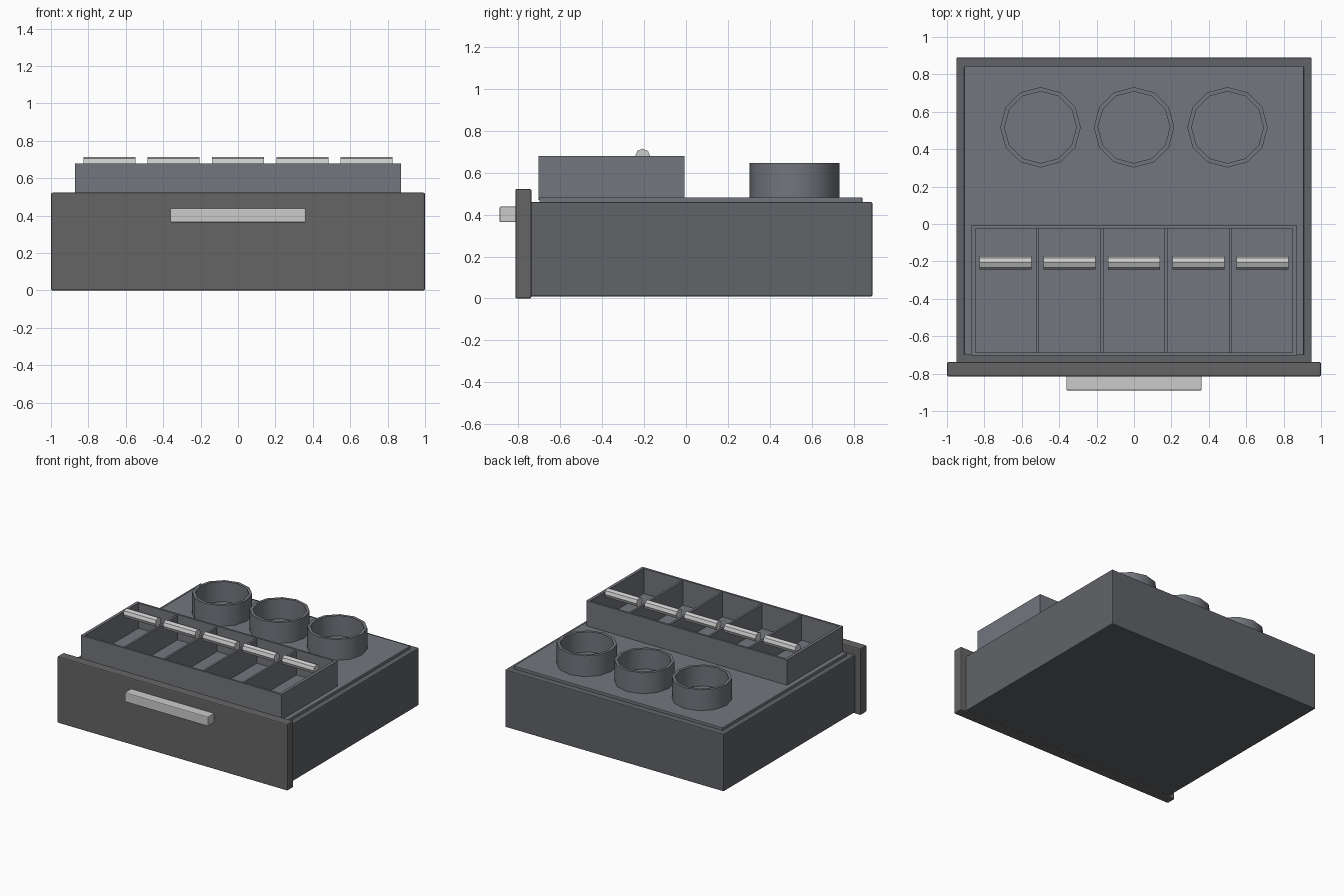
import bpy, bmesh, math

if "Cube" in bpy.data.objects:
    bpy.data.objects.remove(bpy.data.objects["Cube"])


def material(name, rgb):
    m = bpy.data.materials.new(name)
    m.diffuse_color = (*rgb, 1)
    m.use_nodes = True
    m.node_tree.nodes["Principled BSDF"].inputs["Base Color"].default_value = m.diffuse_color
    return m


BODY = material("dark_grey", (0.12, 0.125, 0.14))
INSERT = material("slate_grey", (0.17, 0.18, 0.205))
FRONT = material("charcoal", (0.13, 0.13, 0.13))
METAL = material("light_metal", (0.6, 0.6, 0.6))


def finish(bm, name, mat, bevel=0):
    mesh = bpy.data.meshes.new(name)
    bm.to_mesh(mesh)
    bm.free()
    ob = bpy.data.objects.new(name, mesh)
    bpy.context.collection.objects.link(ob)
    mesh.materials.append(mat)
    if bevel:
        mod = ob.modifiers.new("edge", "BEVEL")
        mod.width, mod.segments = bevel, 2
    return ob


def box(name, x, y, z, mat, bevel=0):
    """Box from (min, max) ranges on each axis."""
    bm = bmesh.new()
    bmesh.ops.create_cube(bm, size=1)
    for v in bm.verts:
        for i, (lo, hi) in enumerate((x, y, z)):
            v.co[i] = lo if v.co[i] < 0 else hi
    return finish(bm, name, mat, bevel)


def lathe(name, profile, sides, loc, mat):
    """Revolve an (r, z) profile about z."""
    bm = bmesh.new()
    rings = [[bm.verts.new((r * math.cos(math.tau * k / sides),
                            r * math.sin(math.tau * k / sides), z))
              for k in range(sides)] for r, z in profile]
    for a, b in zip(rings, rings[1:]):
        for k in range(sides):
            j = (k + 1) % sides
            bm.faces.new((a[k], a[j], b[j], b[k]))
    bm.faces.new(rings[0][::-1])
    bm.faces.new(rings[-1])
    ob = finish(bm, name, mat)
    ob.location = loc
    ob.data.shade_smooth()
    ob.data.set_sharp_from_angle(angle=math.radians(35))
    return ob


# Drawer body, front panel, pull handle and raised insert
box("drawer_body", (-0.95, 0.95), (-0.75, 0.89), (0.01, 0.46), BODY, 0.006)
box("front_panel", (-1, 1), (-0.815, -0.738), (0, 0.523), FRONT, 0.008)
box("pull_handle", (-0.362, 0.362), (-0.89, -0.81), (0.364, 0.439), METAL, 0.006)
box("insert_plate", (-0.908, 0.908), (-0.70, 0.842), (0.45, 0.482), INSERT, 0.003)

# Divided tray: long walls, end walls and inner dividers
top, base, wall = 0.68, 0.47, 0.016
for name, y in (("tray_front_wall", -0.704), ("tray_back_wall", -0.024)):
    box(name, (-0.872, 0.872), (y, y + wall), (base, top), INSERT)
pitch = 0.344
for i in range(6):
    x = (i - 2.5) * pitch
    end = i in (0, 5)
    t = 0.012 if end else wall / 2
    box("tray_end_wall" if end else "tray_divider", (x - t, x + t),
        (-0.688, -0.024), (base, top if end else top - 0.01), INSERT)

# Metal bars resting across the compartments
for i in range(5):
    bar = lathe("bar", [(0.036, -0.139), (0.036, 0.139)], 8,
                ((i - 2) * pitch, -0.207, 0.679), METAL)
    bar.rotation_euler = (0, math.pi / 2, 0)

# Open round cups at the back
for x in (-0.5, 0, 0.5):
    lathe("cup", [(0.215, 0.47), (0.215, 0.646), (0.192, 0.646), (0.192, 0.488)],
          12, (x, 0.517, 0), INSERT)
